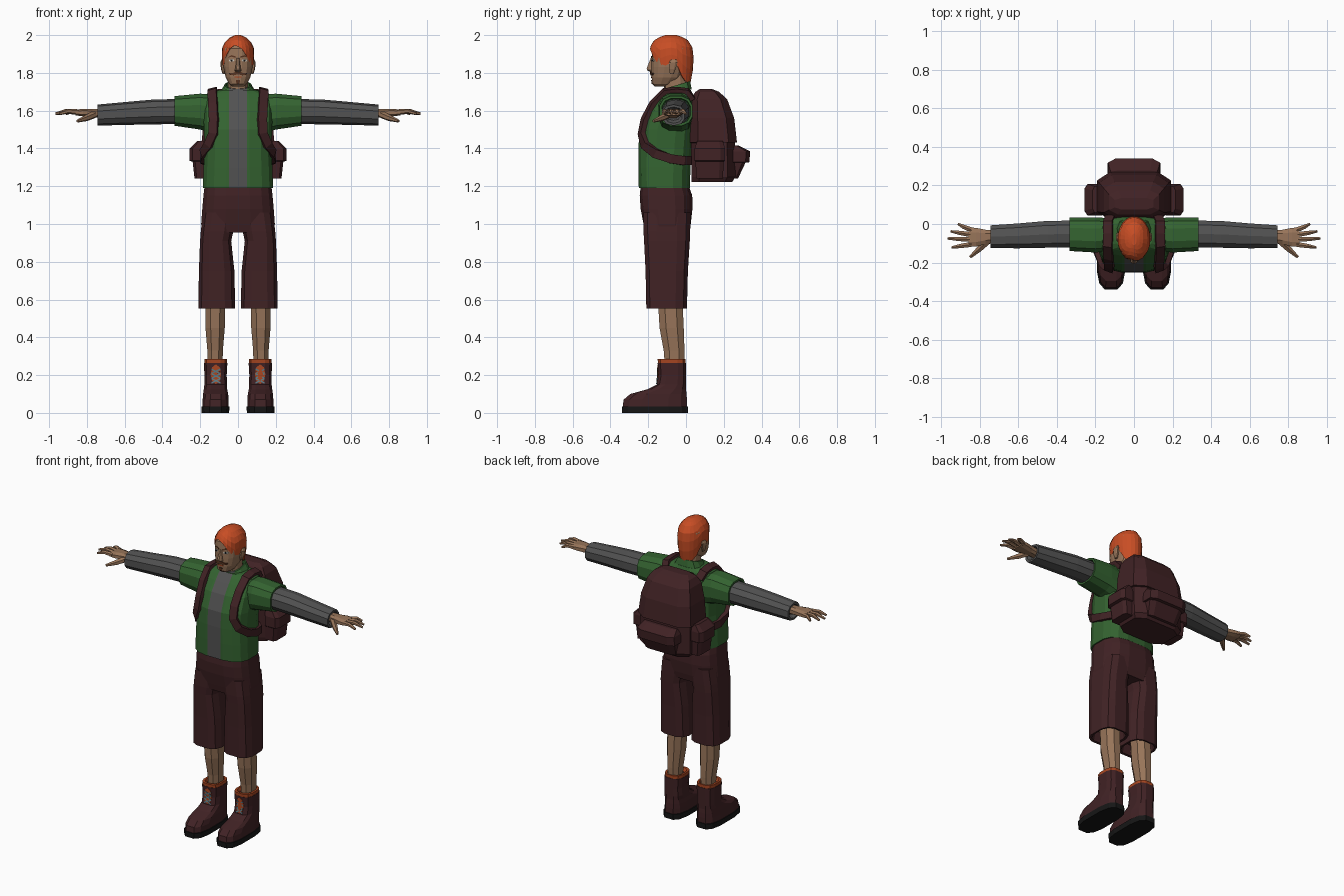
import bpy, bmesh, math
from mathutils import Vector
from mathutils.bvhtree import BVHTree

if "Cube" in bpy.data.objects:
    bpy.data.objects.remove(bpy.data.objects["Cube"], do_unlink=True)


def material(name, r, g, b):
    m = bpy.data.materials.new(name)
    m.use_nodes = True
    m.diffuse_color = (r, g, b, 1)
    m.node_tree.nodes["Principled BSDF"].inputs["Base Color"].default_value = (r, g, b, 1)
    return m


SKIN = material("skin", .31, .175, .1)
HAIR = material("orange hair", .58, .075, .018)
GREEN = material("green cloth", .034, .125, .03)
GREY = material("grey cloth", .085, .085, .085)
MAROON = material("dark maroon", .052, .016, .018)
BLACK = material("black", .008, .008, .008)
SOCK = material("rust sock", .38, .06, .015)
WHITE = material("eye white", .6, .58, .52)
LACE = material("teal lace", .1, .2, .24)
BROWN = material("brown beard", .1, .035, .015)


def skin(name, rings, mat, mirror=False, caps=True):
    """Join a list of equal point rings into one surface."""
    bm = bmesh.new()
    vs = [[bm.verts.new(p) for p in r] for r in rings]
    n = len(vs[0])
    for a, b in zip(vs, vs[1:]):
        for i in range(n):
            j = (i + 1) % n
            bm.faces.new((a[i], a[j], b[j], b[i]))
    if caps:
        bm.faces.new(vs[0][::-1])
        bm.faces.new(vs[-1])
    bmesh.ops.recalc_face_normals(bm, faces=bm.faces)
    me = bpy.data.meshes.new(name)
    bm.to_mesh(me)
    bm.free()
    me.materials.append(mat)
    ob = bpy.data.objects.new(name, me)
    bpy.context.collection.objects.link(ob)
    if mirror:
        ob.modifiers.new("Mirror", "MIRROR").use_mirror_merge = False
    return ob


def oval(u0, u1, v0, v1, n, p):
    """Rounded-box outline filling the given bounds."""
    pts = []
    for i in range(n):
        a = 2 * math.pi * (i + .5) / n
        c, s = math.cos(a), math.sin(a)
        pts.append((math.copysign(abs(c) ** (2 / p), c), math.copysign(abs(s) ** (2 / p), s)))
    m = max(q[0] for q in pts)
    return [((u0 + u1) / 2 + (u1 - u0) / 2 * a / m, (v0 + v1) / 2 + (v1 - v0) / 2 * b / m) for a, b in pts]


def loft(name, rows, mat, n=12, p=2.6, axis="z", mirror=False):
    """Rows are (height, half width, y0, y1) or (position, u0, u1, v0, v1)."""
    rings = []
    for r in rows:
        if len(r) == 4:
            r = (r[0], -r[1], r[1], r[2], r[3])
        pts = oval(*r[1:], n, p)
        rings.append([(u, v, r[0]) if axis == "z" else (r[0], u, v) for u, v in pts])
    return skin(name, rings, mat, mirror)


def tree(ob):
    bm = bmesh.new()
    bm.from_mesh(ob.data)
    t = BVHTree.FromBMesh(bm)
    bm.free()
    return t


def decal(name, outline, target, mat, mirror=False, lift=.004):
    """Thin plate laid on the front of a surface, outline in x and z."""
    pts = []
    for x, z in outline:
        hit = target.ray_cast(Vector((x, -1, z)), Vector((0, 1, 0)))[0]
        pts.append((x, hit.y if hit else -.15, z))
    skin(name, [[(x, y + d, z) for x, y, z in pts] for d in (-lift, .004)], mat, mirror)


def disc(x, z, rx, rz, n=8):
    return [(x + rx * math.cos(k * 2 * math.pi / n), z + rz * math.sin(k * 2 * math.pi / n)) for k in range(n)]


def tube(name, pts, radii, mat, n=6):
    """Tapered round limb through points, mirrored to both sides."""
    rings = []
    for i, q in enumerate(pts):
        t = (Vector(pts[min(i + 1, len(pts) - 1)]) - Vector(pts[max(i - 1, 0)])).normalized()
        u = t.cross(Vector((0, 0, 1))).normalized()
        v = u.cross(t)
        rings.append([Vector(q) + radii[i] * (u * a + v * b) for a, b in oval(-1, 1, -1, 1, n, 2)])
    skin(name, rings, mat, True)


def grey_front(ob):
    """Cut a centre strip into the front and colour it grey."""
    bm = bmesh.new()
    bm.from_mesh(ob.data)
    for x in (-.048, .048):
        bmesh.ops.bisect_plane(bm, geom=bm.verts[:] + bm.edges[:] + bm.faces[:],
                               plane_co=(x, 0, 0), plane_no=(1, 0, 0))
    ob.data.materials.append(GREY)
    for f in bm.faces:
        c = f.calc_center_median()
        if abs(c.x) < .047 and c.y < -.1 and f.normal.y < -.1:
            f.material_index = 1
    bm.to_mesh(ob.data)
    bm.free()


# Boots, socks and legs
loft("soles", [(0, .047, .192, -.338, .01), (.035, .045, .193, -.34, .01)], BLACK, p=3.2, mirror=True)
boot = loft("boots", [(.033, .05, .189, -.335, .005), (.07, .05, .187, -.33, .005), (.1, .052, .185, -.295, .003),
                      (.125, .057, .181, -.205, 0), (.15, .058, .178, -.155, 0), (.2, .06, .178, -.145, 0),
                      (.265, .056, .18, -.15, 0)], MAROON, p=3, mirror=True)
loft("socks", [(.25, .058, .178, -.148, -.002), (.285, .058, .178, -.15, -.002), (.285, .07, .165, -.135, -.012),
               (.26, .08, .16, -.12, -.015)], SOCK, p=3, mirror=True)
loft("legs", [(.25, .082, .16, -.112, -.01), (.33, .08, .162, -.118, -.008), (.45, .07, .172, -.14, -.012),
              (.62, .068, .172, -.15, -.02)], SKIN, n=8, p=2.3, mirror=True)
bt = tree(boot)
decal("boot_tongue", disc(.117, .205, .028, .052), bt, SOCK, True, .002)
for k in range(3):
    z = .17 + k * .025
    for s in (-1, 1):
        decal("boot_lace", [(.117 - .024, z - s * .012 - .004), (.117 + .024, z + s * .012 - .004),
                            (.117 + .024, z + s * .012 + .004), (.117 - .024, z - s * .012 + .004)], bt, LACE, True)

# Shorts
loft("shorts_legs", [(.62, .04, .185, -.185, -.02), (.555, .03, .197, -.195, -.007), (.553, .015, .21, -.21, .005),
                     (.75, .019, .207, -.214, .01), (.91, .036, .201, -.222, .02), (.96, .025, .197, -.225, .022),
                     (1.06, .01, .185, -.225, .025)], MAROON, p=3.2, mirror=True)
loft("shorts_hips", [(.955, .19, -.215, .015), (1.0, .195, -.225, .025), (1.08, .189, -.24, .034),
                     (1.15, .183, -.245, .033), (1.2, .177, -.24, .016)], MAROON, n=16, p=3)

# Vest with open front, sleeves and arms
vest = loft("vest", [(1.19, .186, -.25, .02), (1.3, .182, -.252, .024), (1.4, .176, -.252, .032),
                     (1.5, .18, -.246, .04), (1.6, .184, -.208, .044), (1.66, .178, -.165, .04),
                     (1.69, .165, -.14, .033), (1.71, .1, -.125, .025)], GREEN, n=16, p=3)
vt = tree(vest)
grey_front(vest)
collar = loft("collar", [(1.69, .095, -.14, .03), (1.735, .068, -.115, .022), (1.735, .06, -.105, .012),
                         (1.7, .055, -.1, .01)], GREEN)
for v in collar.data.vertices:
    v.co.z += (v.co.y + .05) * .3
grey_front(collar)
loft("sleeves", [(.13, -.14, .03, 1.48, 1.685), (.2, -.148, .035, 1.5, 1.69), (.335, -.14, .035, 1.52, 1.677),
                 (.335, -.128, .023, 1.532, 1.665), (.3, -.12, .02, 1.535, 1.66)], GREEN, axis="x", mirror=True)
loft("arms", [(.28, -.122, .018, 1.533, 1.66), (.45, -.123, .016, 1.53, 1.656), (.6, -.126, .003, 1.527, 1.643),
              (.745, -.125, -.007, 1.523, 1.63), (.745, -.11, -.02, 1.535, 1.618), (.72, -.1, -.03, 1.55, 1.61)],
     GREY, n=10, p=2.4, axis="x", mirror=True)

# Hands
loft("palms", [(.72, -.097, -.035, 1.56, 1.61), (.77, -.103, -.03, 1.565, 1.61), (.82, -.118, -.02, 1.57, 1.61),
               (.86, -.118, -.018, 1.575, 1.605)], SKIN, n=8, axis="x", mirror=True)
for nm, y, tip in (("index", -.106, (.945, -.122)), ("middle", -.08, (.966, -.075)),
                   ("ring", -.055, (.95, -.038)), ("little", -.03, (.912, 0))):
    tube(nm + "_fingers", [(.845, y, 1.592), ((.855 + tip[0]) / 2, (y + tip[1]) / 2, 1.597), (*tip, 1.583)],
         (.013, .011, .006), SKIN)
tube("thumbs", [(.76, -.09, 1.58), (.8, -.127, 1.562), (.85, -.172, 1.545)], (.017, .015, .007), SKIN)

# Neck, head, nose and ears
loft("neck", [(1.66, .055, -.11, .005), (1.8, .05, -.12, .005)], SKIN, n=10)
head = loft("head", [(1.728, .03, -.165, -.09), (1.74, .046, -.178, -.06), (1.775, .065, -.182, -.02),
                     (1.83, .077, -.182, .005), (1.88, .08, -.181, .02), (1.93, .078, -.178, .02),
                     (1.975, .05, -.14, -.01)], SKIN, n=16, p=2.4)
loft("nose", [(1.805, .014, -.19, -.16), (1.815, .018, -.207, -.16), (1.825, .014, -.208, -.16),
              (1.88, .007, -.186, -.16)], SKIN, n=8)
loft("ears", [(1.795, .07, .082, -.085, -.065), (1.82, .07, .09, -.09, -.055), (1.855, .07, .094, -.09, -.045),
              (1.87, .07, .086, -.08, -.05)], SKIN, n=8, mirror=True)

# Eyes, brows, moustache and chin beard
ht = tree(head)
decal("eyes", disc(.034, 1.866, .015, .007), ht, WHITE, True, .003)
decal("pupils", disc(.034, 1.866, .006, .006), ht, BLACK, True, .005)
decal("brows", [(.012, 1.879), (.035, 1.886), (.056, 1.88), (.036, 1.894), (.012, 1.888)], ht, BROWN, True)
decal("moustache", [(0, 1.793), (.022, 1.787), (.042, 1.79), (.046, 1.8), (.03, 1.798), (.012, 1.806), (0, 1.805)],
      ht, BROWN, True, .008)
decal("mouth", disc(0, 1.778, .022, .004), ht, SOCK, False, .003)
decal("chin_beard", [(-.012, 1.763), (-.008, 1.742), (.008, 1.742), (.012, 1.763)], ht, BROWN)


# Hair shell: parted fringe in front, long at the back
def interp(table, t):
    for a, b in zip(table, table[1:]):
        if t <= b[0]:
            k = max(0, (t - a[0]) / (b[0] - a[0]))
            return [p + (q - p) * k for p, q in zip(a[1:], b[1:])]
    return table[-1][1:]


HEM = [(0, 1.95), (25, 1.925), (45, 1.88), (65, 1.825), (80, 1.845), (100, 1.86), (120, 1.78), (140, 1.745), (180, 1.735)]
SHAPE = [(1.73, .06, -.14, .02), (1.8, .079, -.185, .036), (1.88, .086, -.193, .04), (1.93, .085, -.194, .036),
         (1.97, .066, -.172, .016), (1.99, .04, -.14, -.02), (2, .014, -.11, -.05)]
rings = []
for s, f in ((.03, .86), (0, 1), (.3, 1), (.55, 1), (.75, 1), (.9, 1), (.96, 1), (1, 1)):
    ring = []
    for k in range(24):
        a = math.radians(k * 15 - 180)
        hem = interp(HEM, abs(math.degrees(a) + 10 * max(0, math.cos(a))))[0]
        z = hem + (2 - hem) * s
        hx, y0, y1 = interp(SHAPE, z)
        ring.append((hx * f * math.sin(a), (y0 + y1) / 2 - (y1 - y0) / 2 * f * math.cos(a), z))
    rings.append(ring)
skin("hair", rings + [[(0, -.08, 2)] * 24], HAIR, caps=False)

# Backpack body, lid and pockets
loft("pack_body", [(1.223, .165, .03, .245), (1.25, .182, .03, .262), (1.45, .183, .025, .258)], MAROON, n=8, p=4)
loft("pack_lid", [(1.43, .18, .025, .25), (1.432, .193, .02, .27), (1.56, .18, .02, .255), (1.66, .155, .025, .218),
                  (1.7, .13, .05, .175), (1.716, .1, .075, .135)], MAROON, n=8, p=4)
loft("side_pockets", [(1.24, .15, .23, .055, .195), (1.33, .15, .24, .05, .2), (1.335, .15, .258, .045, .207),
                      (1.4, .15, .256, .045, .207), (1.44, .15, .215, .06, .195)], MAROON, n=8, p=5, mirror=True)
loft("back_pocket", [(1.24, .11, .2, .275), (1.325, .125, .2, .315), (1.327, .137, .2, .335),
                     (1.385, .135, .2, .34), (1.415, .12, .2, .28)], MAROON, n=8, p=5)

# Shoulder straps laid over the vest
rings = []
PATH = [(.14, .06, 1.66), (.138, .01, 1.71), (.137, -.05, 1.72), (.135, -.11, 1.7), (.135, -.18, 1.64),
        (.138, -.24, 1.56), (.145, -.25, 1.48), (.165, -.23, 1.42), (.185, -.16, 1.375), (.19, -.08, 1.345),
        (.185, .0, 1.335), (.16, .06, 1.335)]
spots = [vt.find_nearest(Vector(q))[0] for q in PATH]
for i, q in enumerate(spots):
    nrm = (q - Vector((.08, -.1, min(q.z, 1.5)))).normalized()
    t = (spots[min(i + 1, len(spots) - 1)] - spots[max(i - 1, 0)]).normalized()
    side = t.cross(nrm).normalized()
    nrm = side.cross(t)
    c = q + nrm * .008
    rings.append([c + side * a * .024 + nrm * b * .013 for a, b in ((-1, -1), (1, -1), (1, 1), (-1, 1))])
skin("shoulder_straps", rings, MAROON, True)
